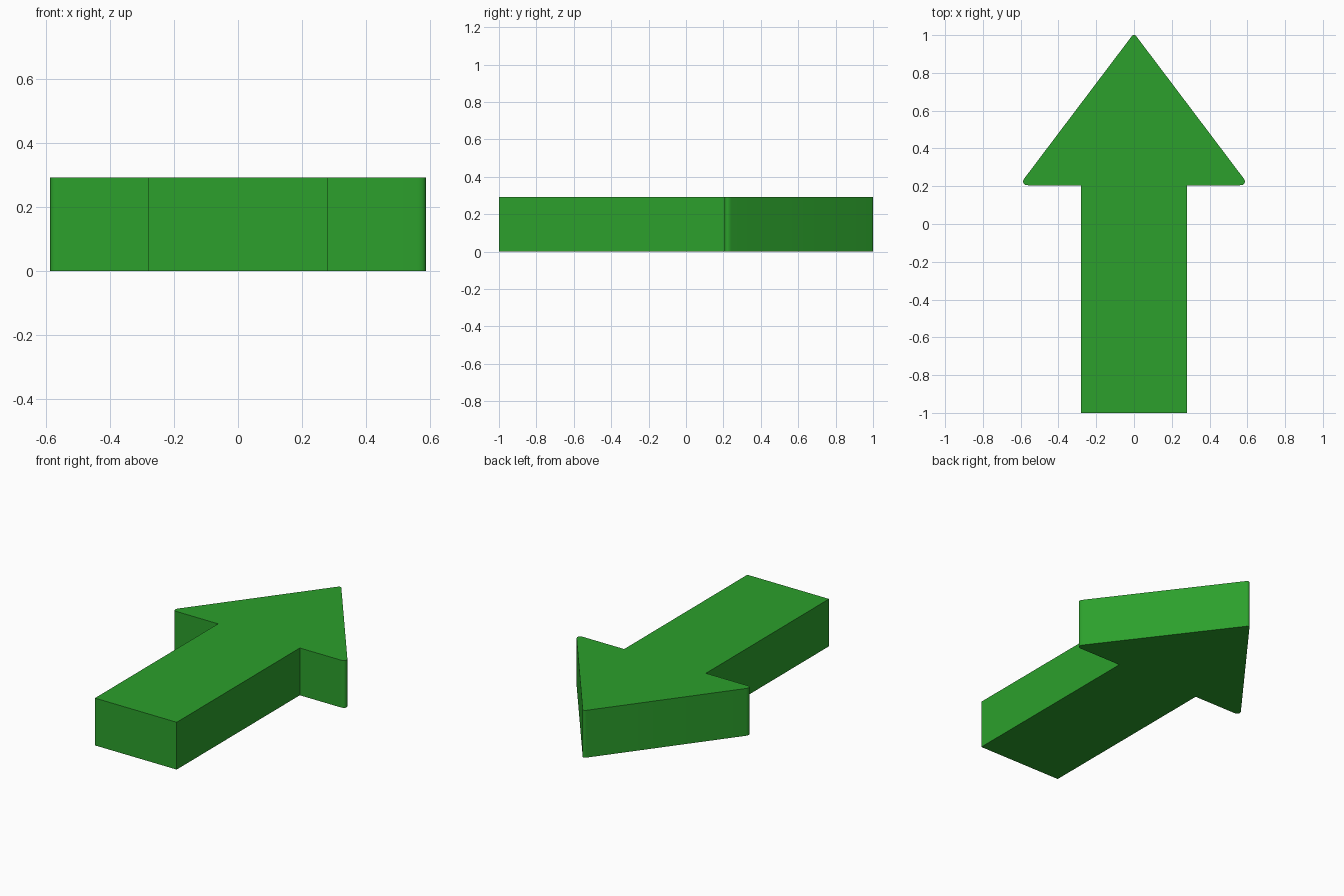
import bpy
import bmesh
import math

cube = bpy.data.objects.get("Cube")
if cube:
    bpy.data.objects.remove(cube, do_unlink=True)

HEIGHT = 0.293
SHAFT = 0.28       # half width of the shaft
NECK = 0.205       # y where the head begins
HEAD = 0.608       # half width of the head before rounding
APEX = 1.01        # tip before rounding

# Green material
green = bpy.data.materials.new("green")
green.use_nodes = True
color = (0.025, 0.352, 0.025, 1)
green.diffuse_color = color
green.node_tree.nodes["Principled BSDF"].inputs["Base Color"].default_value = color

# Arrow outline: right half, tip, then mirrored left half
half = [(SHAFT, -1), (SHAFT, NECK), (HEAD, NECK)]
outline = half + [(0, APEX)] + [(-x, y) for x, y in reversed(half)]

bm = bmesh.new()
base = bm.faces.new([bm.verts.new((x, y, 0)) for x, y in outline])
up = bmesh.ops.extrude_face_region(bm, geom=[base])["geom"]
bmesh.ops.translate(bm, vec=(0, 0, HEIGHT),
                    verts=[v for v in up if isinstance(v, bmesh.types.BMVert)])
bmesh.ops.recalc_face_normals(bm, faces=bm.faces)


# Round the upright edges of the head
def round_edges(test, offset):
    edges = [e for e in bm.edges
             if (e.verts[0].co - e.verts[1].co).xy.length < 1e-5 and test(e.verts[0].co)]
    bmesh.ops.bevel(bm, geom=edges, offset=offset, segments=8, profile=0.5,
                    affect='EDGES', clamp_overlap=True)


round_edges(lambda p: p.y > APEX - 0.001, 0.02)
round_edges(lambda p: abs(p.x) > HEAD - 0.001, 0.048)

mesh = bpy.data.meshes.new("arrow")
bm.to_mesh(mesh)
bm.free()
mesh.materials.append(green)
arrow = bpy.data.objects.new("arrow", mesh)
bpy.context.collection.objects.link(arrow)

# Smooth rounded corners, sharp elsewhere
bpy.ops.object.select_all(action='DESELECT')
arrow.select_set(True)
bpy.context.view_layer.objects.active = arrow
bpy.ops.object.shade_smooth_by_angle(angle=math.radians(30))
